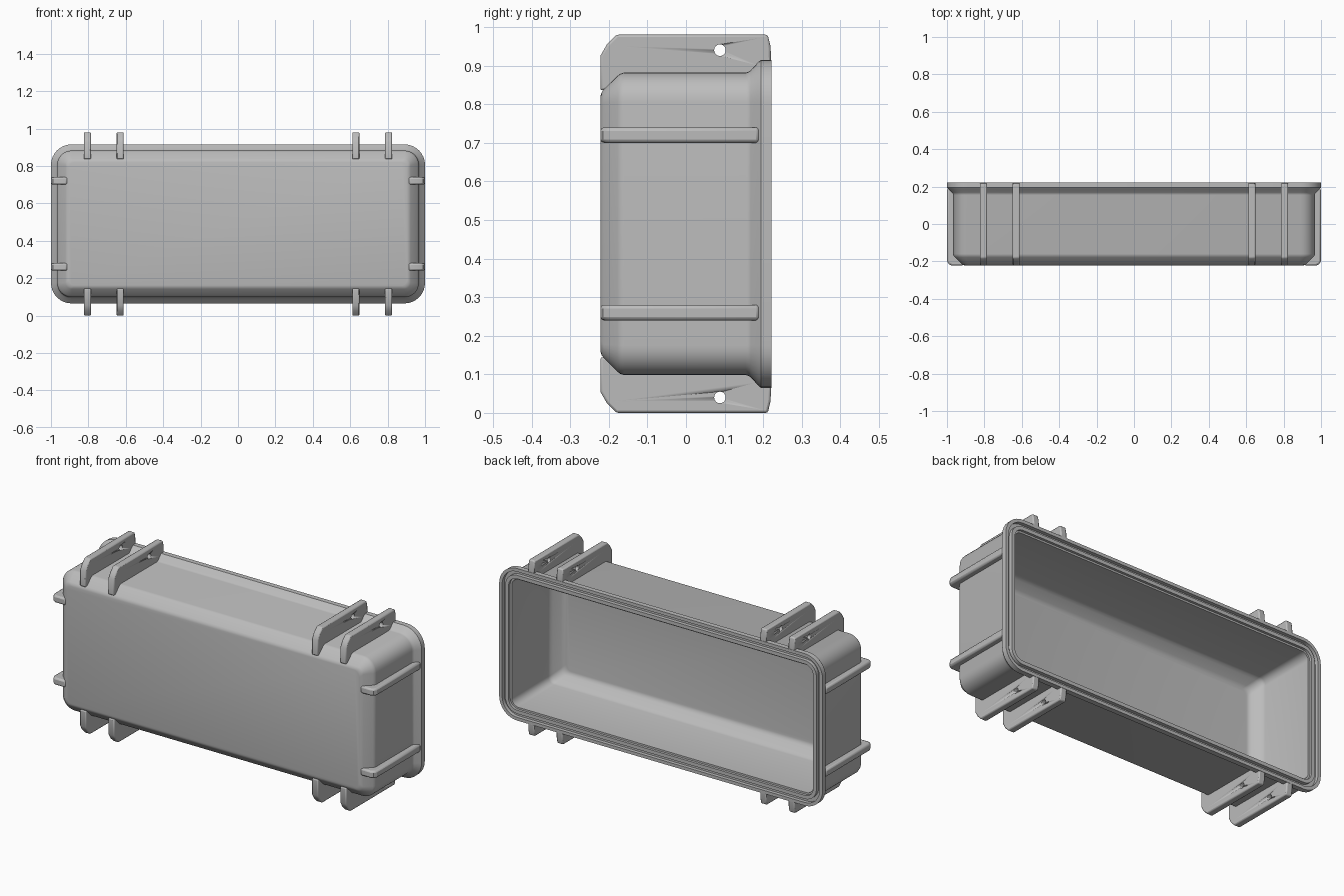
import bpy
import bmesh
import math
from mathutils import Vector

cube = bpy.data.objects.get("Cube")
if cube:
    bpy.data.objects.remove(cube, do_unlink=True)

HALF_X, HALF_Z, MID_Z, RADIUS = 1.0, 0.425, 0.49, 0.11
BACK, FRONT = 0.222, -0.222

grey = bpy.data.materials.new("plain grey")
grey.use_nodes = True
colour = (0.5, 0.5, 0.5, 1)
grey.diffuse_color = colour
grey.node_tree.nodes["Principled BSDF"].inputs["Base Color"].default_value = colour


def finish(name, bm, angle=30):
    bmesh.ops.recalc_face_normals(bm, faces=bm.faces)
    mesh = bpy.data.meshes.new(name)
    bm.to_mesh(mesh)
    bm.free()
    mesh.materials.append(grey)
    obj = bpy.data.objects.new(name, mesh)
    bpy.context.collection.objects.link(obj)
    bpy.ops.object.select_all(action="DESELECT")
    obj.select_set(True)
    bpy.context.view_layer.objects.active = obj
    bpy.ops.object.shade_smooth_by_angle(angle=math.radians(angle))
    return obj


def rounded_ring(bm, inset, y, steps=8):
    """Rounded rectangle, inset from the flange outline."""
    r = max(RADIUS - inset, 0.035)
    cx, cz = HALF_X - inset - r, HALF_Z - inset - r
    ring = []
    for k, (sx, sz) in enumerate(((1, 1), (-1, 1), (-1, -1), (1, -1))):
        for i in range(steps + 1):
            a = math.pi / 2 * (k + i / steps)
            ring.append(bm.verts.new((sx * cx + r * math.cos(a), y,
                                      MID_Z + sz * cz + r * math.sin(a))))
    return ring


def extrude_profile(name, points, axis, start, width, bevel=0.006):
    """Prism from a 2D outline; axis is the extrusion direction."""
    bm = bmesh.new()
    place = (lambda p: (start, p[0], p[1])) if axis == "x" else (lambda p: (p[0], p[1], start))
    face = bm.faces.new([bm.verts.new(place(p)) for p in points])
    new = bmesh.ops.extrude_face_region(bm, geom=[face])["geom"]
    shift = Vector((width, 0, 0)) if axis == "x" else Vector((0, 0, width))
    bmesh.ops.translate(bm, vec=shift, verts=[v for v in new if isinstance(v, bmesh.types.BMVert)])
    obj = finish(name, bm)
    mod = obj.modifiers.new("soft edges", "BEVEL")
    mod.width, mod.segments, mod.limit_method = bevel, 2, "ANGLE"
    mod.angle_limit = math.radians(40)
    return obj


# Tray: (inset, y) from the front face, round the flange and into the cavity
section = [
    (0.095, FRONT), (0.085, -0.219), (0.077, -0.213),
    (0.042, -0.178), (0.036, -0.170), (0.033, -0.160),
    (0.033, 0.155), (0.031, 0.162), (0.027, 0.168),
    (0.006, 0.187), (0.0, 0.194), (0.0, BACK),
    (0.018, BACK), (0.018, 0.202), (0.038, 0.202), (0.038, BACK),
    (0.058, BACK), (0.058, 0.208), (0.068, 0.208),
    (0.072, -0.110), (0.076, -0.122), (0.084, -0.134),
    (0.112, -0.165), (0.122, -0.174), (0.135, -0.177),
]
bm = bmesh.new()
rings = [rounded_ring(bm, *p) for p in section]
for a, b in zip(rings, rings[1:]):
    for i in range(len(a)):
        j = (i + 1) % len(a)
        bm.faces.new((a[i], a[j], b[j], b[i]))
bm.faces.new(rings[0])
bm.faces.new(rings[-1])
finish("tray", bm)

# Hinge and latch lugs, above and below, each with a pin hole
lug = [(FRONT, 0.835), (FRONT, 0.925), (-0.205, 0.955), (-0.18, 0.98),
       (0.212, 0.98), (0.219, 0.95), (0.221, 0.91), (0.19, 0.895),
       (0.16, 0.87), (-0.16, 0.87), (-0.19, 0.84)]
for side, sx in (("left", 1), ("right", -1)):
    for place, x in (("outer", 0.805), ("inner", 0.63)):
        for level in ("upper", "lower"):
            points = [(y, z if level == "upper" else 2 * MID_Z - z) for y, z in lug]
            obj = extrude_profile(f"{level}_{place}_{side}_lug", points, "x", sx * x - 0.019, 0.038)
            hole = bmesh.new()
            bmesh.ops.create_cone(hole, cap_ends=True, segments=24, radius1=0.015, radius2=0.015, depth=0.1)
            bmesh.ops.rotate(hole, verts=hole.verts, matrix=Vector((0, 0, 1)).rotation_difference(
                Vector((1, 0, 0))).to_matrix())
            hole_z = 0.94 if level == "upper" else 2 * MID_Z - 0.94
            bmesh.ops.translate(hole, verts=hole.verts, vec=(sx * x, 0.088, hole_z))
            cutter = finish("hole_cutter", hole)
            cut = obj.modifiers.new("pin hole", "BOOLEAN")
            cut.operation, cut.object, cut.solver = "DIFFERENCE", cutter, "EXACT"
            # Bake the cut so that no helper remains
            graph = bpy.context.evaluated_depsgraph_get()
            baked = bpy.data.meshes.new_from_object(obj.evaluated_get(graph))
            obj.modifiers.clear()
            obj.data = baked
            bpy.data.objects.remove(cutter, do_unlink=True)

# End ribs wrapping the front chamfer
rib = [(0.912, FRONT), (0.975, FRONT), (0.99, -0.215), (0.999, -0.2),
       (0.999, 0.19), (0.95, 0.19), (0.95, -0.16), (0.91, -0.2)]
for side, sx in (("left", 1), ("right", -1)):
    for level, z in (("upper", 0.72), ("lower", 0.26)):
        extrude_profile(f"{level}_{side}_end_rib", [(sx * x, y) for x, y in rib],
                        "z", z - 0.02, 0.04, 0.009)
